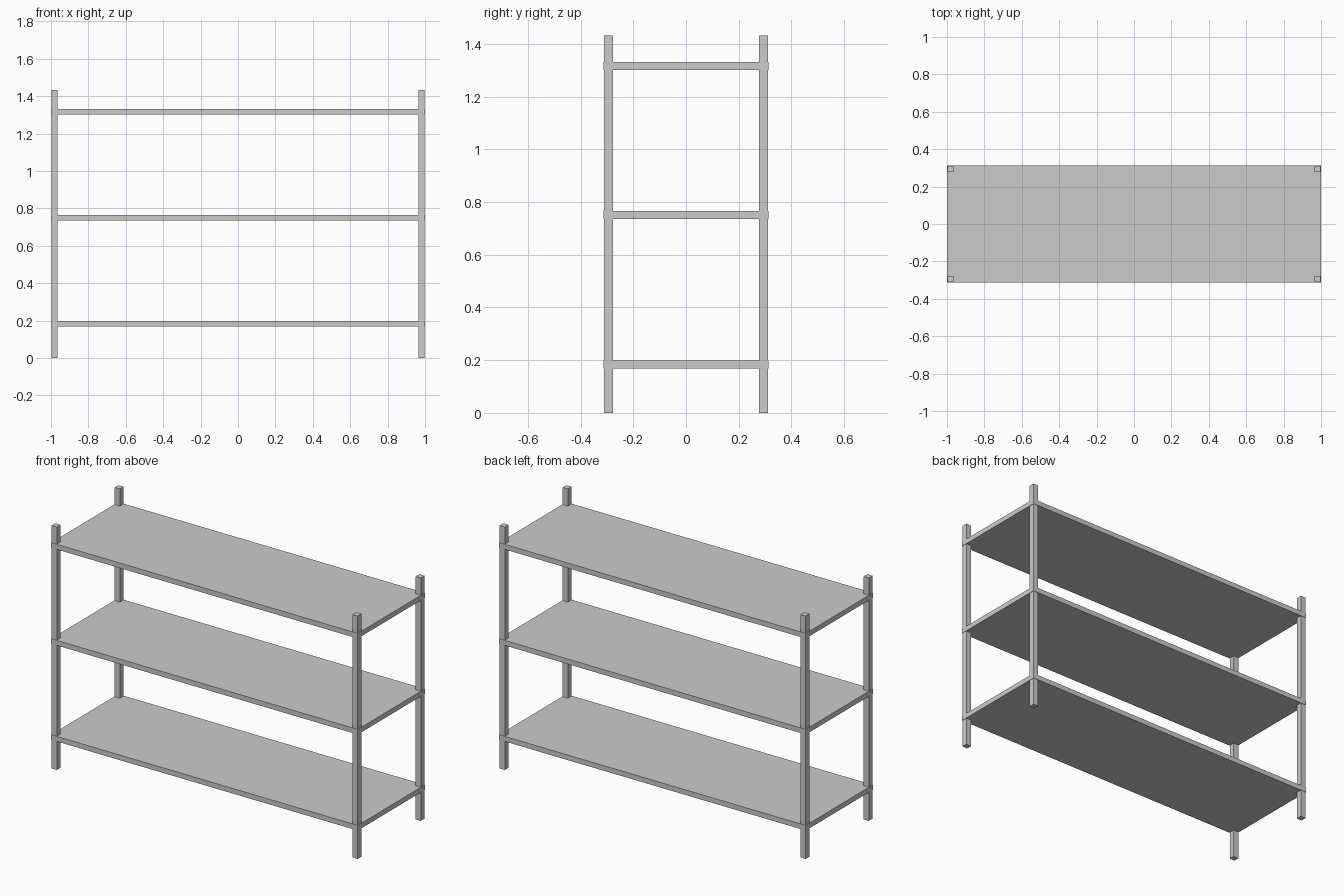
import bpy

if "Cube" in bpy.data.objects:
    bpy.data.objects.remove(bpy.data.objects["Cube"])

W, D, H = 2.0, 0.626, 1.432      # overall width, depth, height
POST = 0.034                     # square post thickness
SHELF = 0.03                     # shelf thickness
INSET = 0.002                    # posts sit just inside the shelf edges


def box(name, size, centre):
    bpy.ops.mesh.primitive_cube_add(size=1, location=centre)
    ob = bpy.context.object
    ob.name = name
    ob.scale = size
    bpy.ops.object.transform_apply(location=False, rotation=False, scale=True)
    return ob


# Four corner posts
for sx, side in ((-1, "left"), (1, "right")):
    for sy, face in ((-1, "front"), (1, "back")):
        box(f"{face}_{side}_post", (POST, POST, H),
            (sx * (W / 2 - INSET - POST / 2), sy * (D / 2 - INSET - POST / 2), H / 2))

# Three shelf boards, flush with the outside of the posts
for name, z in (("lower", 0.184), ("middle", 0.75), ("upper", 1.316)):
    box(f"{name}_shelf", (W, D, SHELF), (0, 0, z))
